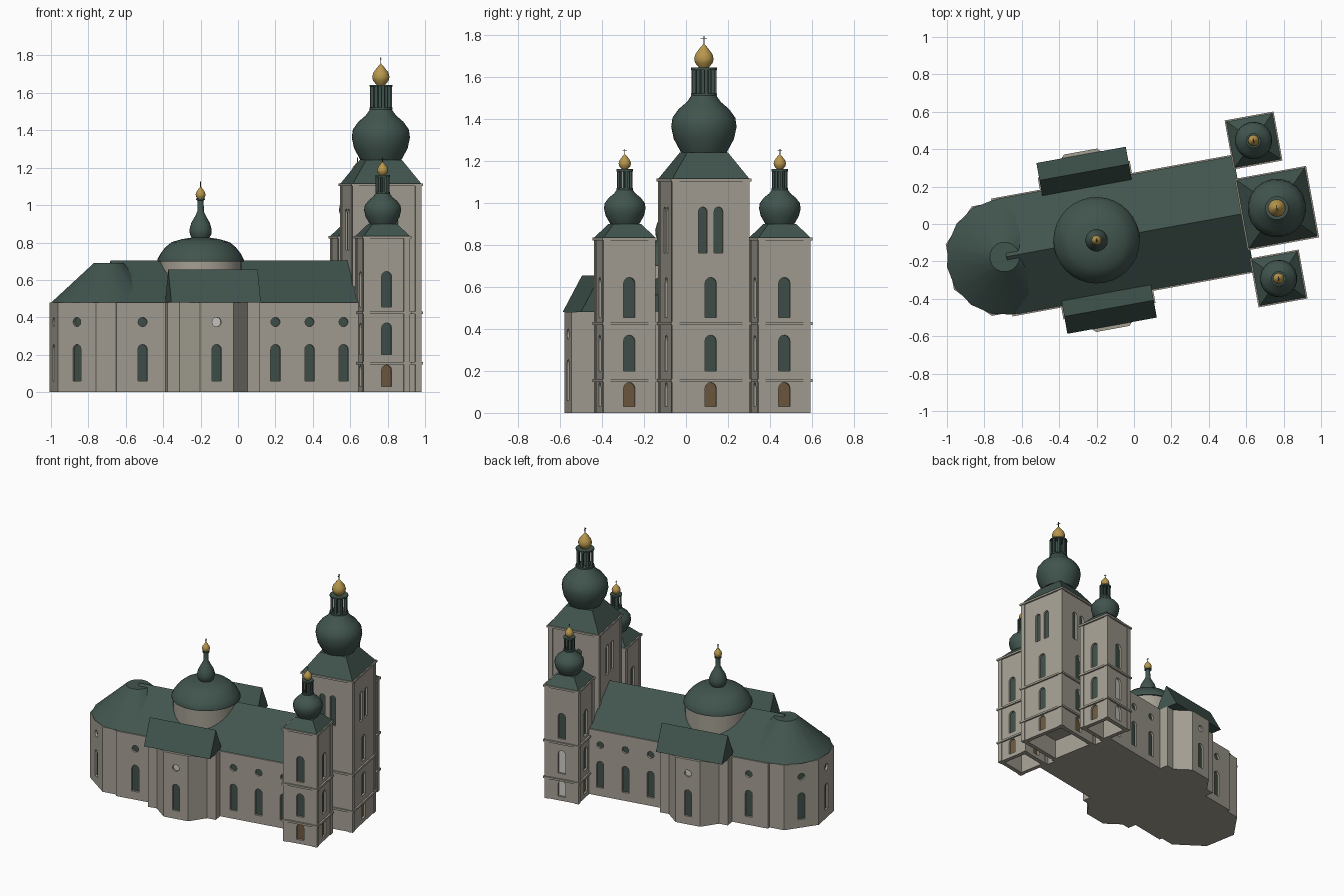
import bpy, bmesh
from math import sin, cos, pi, radians
from mathutils import Matrix, Vector

if "Cube" in bpy.data.objects:
    bpy.data.objects.remove(bpy.data.objects["Cube"])

# The church is turned on its site; parts are built along its own axis
SITE = Matrix.Translation((-0.2, -0.087, 0)) @ Matrix.Rotation(radians(10.3), 4, 'Z')


def material(name, rgb):
    m = bpy.data.materials.new(name)
    m.use_nodes = True
    m.diffuse_color = (*rgb, 1)
    m.node_tree.nodes["Principled BSDF"].inputs["Base Color"].default_value = (*rgb, 1)
    return m


STONE = material("stone wall", (0.376, 0.352, 0.296))
GREEN = material("green copper", (0.053, 0.09, 0.077))
GLASS = material("window green", (0.05, 0.08, 0.066))
DOOR = material("door brown", (0.155, 0.1, 0.05))
PALE = material("pale opening", (0.6, 0.59, 0.56))
GOLD = material("gold", (0.48, 0.31, 0.075))
IRON = material("dark iron", (0.06, 0.07, 0.065))
WALL_SET = [STONE, GLASS, DOOR, PALE]


def finish(name, bm, mats, smooth=False):
    bmesh.ops.recalc_face_normals(bm, faces=bm.faces)
    mesh = bpy.data.meshes.new(name)
    bm.to_mesh(mesh)
    bm.free()
    for m in mats:
        mesh.materials.append(m)
    ob = bpy.data.objects.new(name, mesh)
    bpy.context.collection.objects.link(ob)
    ob.matrix_world = SITE
    bpy.ops.object.select_all(action='DESELECT')
    ob.select_set(True)
    bpy.context.view_layer.objects.active = ob
    if smooth:
        bpy.ops.object.shade_smooth_by_angle(angle=radians(35))
    return ob


def extrude(bm, pts, vec, cap=0):
    # Prism from a loop of points; the starting face takes material "cap"
    n = len(pts)
    a = [bm.verts.new(p) for p in pts]
    b = [bm.verts.new(Vector(p) + Vector(vec)) for p in pts]
    bm.faces.new(a).material_index = cap
    bm.faces.new(b)
    for i in range(n):
        bm.faces.new((a[i], a[(i + 1) % n], b[(i + 1) % n], b[i]))


def square(u, v, h, z):
    return [(u + a * h, v + b * h, z) for a, b in ((-1, -1), (1, -1), (1, 1), (-1, 1))]


def slab(bm, u, v, h, z0, z1):
    extrude(bm, square(u, v, h, z0), (0, 0, z1 - z0))


def opening(bm, centre, angle, z0, z1, width, kind=1, shift=0, depth=0.015):
    # Recess with a rounded head; equal width and height gives a round window
    n = Vector((cos(angle), sin(angle), 0))
    t = Vector((-n.y, n.x, 0))
    r = width / 2
    base = Vector((*centre, 0)) - n * depth + t * shift
    arc = [(r * cos(i * pi / 6), z1 - r + r * sin(i * pi / 6)) for i in range(7)]
    if z1 - z0 > width + 0.001:
        arc += [(-r, z0), (r, z0)]
    else:
        arc += [(r * cos(i * pi / 6), z1 - r + r * sin(i * pi / 6)) for i in range(7, 12)]
    extrude(bm, [base + t * a + Vector((0, 0, z)) for a, z in arc], n * (depth + 0.03), kind)


def carve(body, cut_bm):
    cutter = finish("cutter", cut_bm, WALL_SET)
    cutter.hide_render = True
    mod = body.modifiers.new("openings", 'BOOLEAN')
    mod.operation, mod.solver, mod.object = 'DIFFERENCE', 'EXACT', cutter
    bpy.ops.object.select_all(action='DESELECT')
    body.select_set(True)
    bpy.context.view_layer.objects.active = body
    bpy.ops.object.modifier_apply(modifier=mod.name)
    bpy.data.objects.remove(cutter)


def walls(name, plan, z1):
    bm = bmesh.new()
    extrude(bm, [(u, v, 0) for u, v in plan], (0, 0, z1))
    return finish(name, bm, WALL_SET)


def lathe(name, u, v, profile, mat, seg=20):
    bm = bmesh.new()
    vs = [bm.verts.new((u + r, v, z)) for r, z in profile]
    es = [bm.edges.new(p) for p in zip(vs, vs[1:])]
    bmesh.ops.spin(bm, geom=vs + es, cent=(u, v, 0), axis=(0, 0, 1), angle=2 * pi, steps=seg)
    bmesh.ops.remove_doubles(bm, verts=bm.verts, dist=0.0003)
    return finish(name, bm, [mat], True)


def gable(name, u0, u1, v, half, z0, z1):
    bm = bmesh.new()
    extrude(bm, [(u0, v - half, z0), (u0, v + half, z0), (u0, v, z1)], (u1 - u0, 0, 0))
    return finish(name, bm, [GREEN])


def finial(name, u, v, r, z0, z1, top):
    h = z1 - z0
    shape = [(0, 0), (0.5, 0), (0.9, 0.2), (1, 0.37), (0.85, 0.58), (0.4, 0.82), (0.12, 0.95), (0, 1)]
    lathe(name + "_gold_finial", u, v, [(r * a, z0 + h * b) for a, b in shape], GOLD, 16)
    bm = bmesh.new()
    w, mid = 0.0018, z1 + (top - z1) * 0.65
    slab(bm, u, v, w, z1 - 0.01, top)
    extrude(bm, [(u + a * w, v - r * 0.33, mid + b * w) for a, b in ((-1, -1), (1, -1), (1, 1), (-1, 1))],
            (0, r * 0.66, 0))
    finish(name + "_cross", bm, [IRON])


# Nave with side windows
def window_pair(bm, centre, angle, round_kind=1):
    opening(bm, centre, angle, 0.06, 0.255, 0.052)
    opening(bm, centre, angle, 0.35, 0.4, 0.05, round_kind)


nave = walls("nave_walls", [(-0.515, -0.32), (0.8, -0.32), (0.8, 0.32), (-0.515, 0.32)], 0.48)
bm = bmesh.new()
for side in (-1, 1):
    for u in (-0.373, 0.349, 0.534, 0.719):
        window_pair(bm, (u, side * 0.32), side * pi / 2)
carve(nave, bm)
gable("nave_roof", -0.49, 0.8, 0, 0.312, 0.48, 0.703)

# Eight-sided apse
R = 0.322
apse = walls("apse_walls", [(-0.5 + R * cos((i + 0.5) * pi / 4), R * sin((i + 0.5) * pi / 4)) for i in range(8)], 0.478)
bm = bmesh.new()
for k in (3, 4, 5):
    a, d = k * pi / 4, R * cos(pi / 8)
    window_pair(bm, (-0.5 + d * cos(a), d * sin(a)), a)
carve(apse, bm)
lathe("apse_roof", -0.5, 0, [(0, 0.479), (0.312, 0.479), (0.08, 0.69), (0, 0.69)], GREEN, 16)

# Bay-shaped transepts with cross gables
for label, s in (("right", -1), ("left", 1)):
    half = [(0.25, 0.25), (0.25, 0.385), (0.185, 0.385), (0.09, 0.482)]
    plan = [(u, s * v) for u, v in half] + [(-u, s * v) for u, v in reversed(half)]
    bay = walls(label + "_transept_walls", plan, 0.479)
    bm = bmesh.new()
    window_pair(bm, (0, s * 0.482), s * pi / 2, 3)
    carve(bay, bm)
    gable(label + "_transept_roof", -0.243, 0.243, s * 0.37, 0.094, 0.48, 0.655)

# Central dome
lathe("dome_drum", 0, 0, [(0, 0.5), (0.22, 0.5), (0.22, 0.7), (0, 0.7)], STONE, 32)
lathe("dome_roof", 0, 0, [(0, 0.698), (0.231, 0.698), (0.231, 0.71), (0.215, 0.74), (0.188, 0.775),
                          (0.155, 0.802), (0.1, 0.818), (0.05, 0.826), (0, 0.826)], GREEN, 32)
lathe("dome_bulb", 0, 0, [(0.045, 0.82), (0.058, 0.845), (0.06, 0.87), (0.05, 0.905), (0.03, 0.94),
                          (0.018, 0.965), (0.016, 1.025), (0.025, 1.028), (0.025, 1.035), (0, 1.035)], GREEN)
finial("dome", 0, 0, 0.027, 1.03, 1.1, 1.125)


# Towers
def tower(name, u, v, h, top, roof_top, roof_half, k, onion_h, lantern_h, gold_h, cross_h, double=False, pale=False):
    body = walls(name + "_walls", [p[:2] for p in square(u, v, h, 0)], top)
    bm = bmesh.new()
    slab(bm, u, v, h - 0.03, -0.05, 0.145)
    for q in range(4):
        a = q * pi / 2
        c = (u + h * cos(a), v + h * sin(a))
        missing = pale and q == 1
        if double:
            for s in (-0.038, 0.038):
                opening(bm, c, a, 0.76, 0.98, 0.042, 1, s)
        if not (double and q == 2):
            opening(bm, c, a, 0.03, 0.145, 0.055, 3 if missing else 2)
            opening(bm, c, a, 0.2, 0.37, 0.055, 3 if missing else 1)
            opening(bm, c, a, 0.455, 0.645, 0.055)
    carve(body, bm)
    # Corner strips and string courses
    bm = bmesh.new()
    for p in square(u, v, h - 0.012, 0):
        slab(bm, p[0], p[1], 0.017, 0, top - 0.005)
    for z in (0.155, 0.425, top):
        slab(bm, u, v, h + 0.012, z - 0.007, z + 0.007)
    finish(name + "_cornices", bm, [STONE])
    # Sloped roof
    bm = bmesh.new()
    ends = [[bm.verts.new(p) for p in square(u, v, r, z)] for r, z in ((h + 0.004, top + 0.007), (roof_half, roof_top))]
    for e in ends:
        bm.faces.new(e)
    for i in range(4):
        j = (i + 1) % 4
        bm.faces.new((ends[0][i], ends[0][j], ends[1][j], ends[1][i]))
    finish(name + "_roof", bm, [GREEN])
    # Onion dome
    shape = [(0, 0), (0.7, 0), (0.92, 0.23), (1, 0.44), (0.96, 0.6), (0.77, 0.75), (0.52, 0.87), (0.36, 1), (0, 1)]
    z = roof_top + onion_h
    lathe(name + "_onion", u, v, [(k * a, roof_top + onion_h * b) for a, b in shape], GREEN)
    # Open lantern
    r, e = k * 0.4, z + lantern_h
    for part, z0 in (("base", z - 0.004), ("cap", e - 0.01)):
        lathe(name + "_lantern_" + part, u, v, [(0, z0), (r, z0), (r, z0 + 0.01), (0, z0 + 0.01)], GREEN, 16)
    bm = bmesh.new()
    for i in range(8):
        a = i * pi / 4
        slab(bm, u + 0.8 * r * cos(a), v + 0.8 * r * sin(a), r * 0.13, z, e - 0.005)
    slab(bm, u, v, r * 0.25, z, e - 0.005)
    finish(name + "_lantern_posts", bm, [GREEN])
    finial(name, u, v, k * 0.3, e, e + gold_h, e + gold_h + cross_h)


tower("main_tower", 0.979, -0.003, 0.182, 1.108, 1.24, 0.098, 0.157, 0.275, 0.128, 0.115, 0.035, double=True)
for label, s in (("right", -1), ("left", 1)):
    tower(label + "_tower", 0.921, s * 0.375, 0.121, 0.828, 0.9, 0.066, 0.1, 0.165, 0.095, 0.073, 0.022, pale=s > 0)
